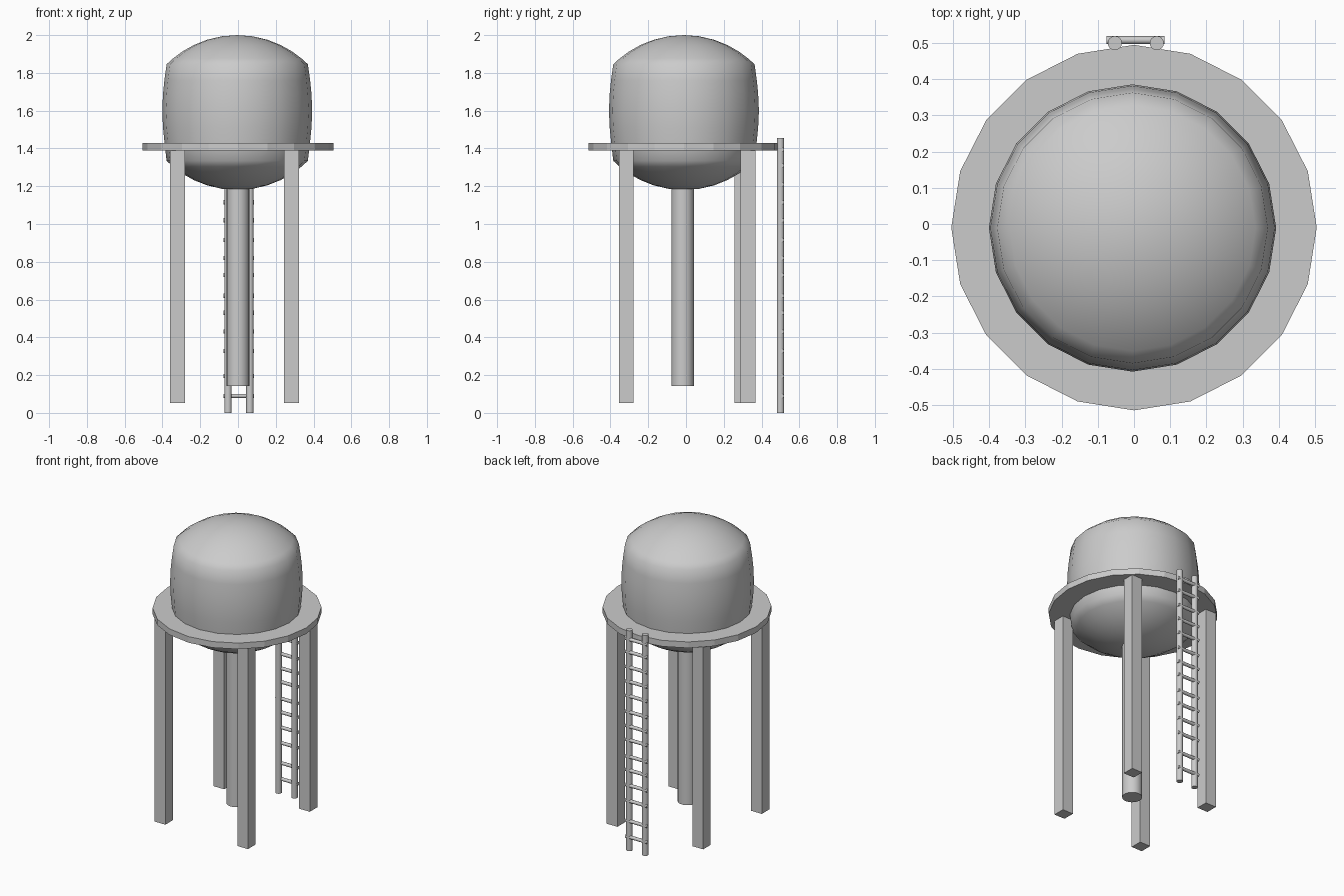
import bpy, bmesh, math
from mathutils import Matrix, Vector

if "Cube" in bpy.data.objects:
    bpy.data.objects.remove(bpy.data.objects["Cube"])


def finish(name, bm, smooth=None):
    bmesh.ops.recalc_face_normals(bm, faces=bm.faces)
    me = bpy.data.meshes.new(name)
    bm.to_mesh(me)
    bm.free()
    ob = bpy.data.objects.new(name, me)
    bpy.context.collection.objects.link(ob)
    if smooth:
        bpy.ops.object.select_all(action='DESELECT')
        ob.select_set(True)
        bpy.context.view_layer.objects.active = ob
        bpy.ops.object.shade_smooth_by_angle(angle=math.radians(smooth))
    return ob


def lathe(name, profile, center, sides, smooth=None):
    """Revolve (radius, z) points about a vertical axis; ends are closed."""
    bm = bmesh.new()
    rings = []
    for r, z in profile:
        if r == 0:
            rings.append([bm.verts.new((center[0], center[1], z))] * sides)
        else:
            rings.append([bm.verts.new((center[0] + r * math.cos(math.tau * i / sides),
                                        center[1] + r * math.sin(math.tau * i / sides), z))
                          for i in range(sides)])
    for a, b in zip(rings, rings[1:]):
        for i in range(sides):
            j = (i + 1) % sides
            bm.faces.new(list(dict.fromkeys((a[i], a[j], b[j], b[i]))))
    return finish(name, bm, smooth)


def tube(name, center, r, z0, z1, sides):
    return lathe(name, [(0, z0), (r, z0), (r, z1), (0, z1)], center, sides, 60)


# Tank: barrel-shaped wall with spherical caps
R = 0.53
cap = [0, 0.08, 0.16, 0.23, 0.29, 0.34, 0.374]
drop = lambda r: R - math.sqrt(R * R - r * r)
profile = [(r, 1.18 + drop(r)) for r in cap]
profile += [(0.384, 1.42), (0.393, 1.51), (0.397, 1.60), (0.393, 1.69), (0.386, 1.76)]
profile += [(r, 2.0 - drop(r)) for r in reversed(cap)]
lathe("tank", profile, (-0.004, -0.011), 20, 60)

# Walkway disc around the tank
lathe("platform", [(0, 1.39), (0.505, 1.39), (0.505, 1.43), (0, 1.43)], (0, -0.01), 20)

# Central riser pipe
tube("riser_pipe", (0, -0.017), 0.06, 0.142, 1.22, 20)

# Four square legs
legs = {"front_left_leg": (-0.32, -0.317), "front_right_leg": (0.283, -0.317),
        "back_left_leg": (-0.32, 0.295), "back_right_leg": (0.283, 0.328)}
for name, (x, y) in legs.items():
    bm = bmesh.new()
    bmesh.ops.create_cube(bm, size=1, matrix=Matrix.Translation((x, y, 0.722)) @
                          Matrix.Diagonal((0.078, 0.078, 1.338, 1)))
    finish(name, bm)

# Ladder rails
for name, x in (("ladder_left_rail", -0.053), ("ladder_right_rail", 0.063)):
    tube(name, (x, 0.5), 0.0195, 0, 1.455, 16)

# Ladder rungs, slightly uneven spacing
rungs = [0.09, 0.195, 0.328, 0.43, 0.53, 0.62, 0.73, 0.82, 0.915, 1.02, 1.115, 1.21, 1.31, 1.395]
for i, z in enumerate(rungs):
    bm = bmesh.new()
    bmesh.ops.create_cone(bm, cap_ends=True, segments=12, radius1=0.011, radius2=0.011, depth=0.16,
                          matrix=Matrix.Translation((0.004, 0.508, z)) @
                          Matrix.Rotation(math.pi / 2, 4, 'Y'))
    finish(f"ladder_rung_{i + 1}", bm, 60)
